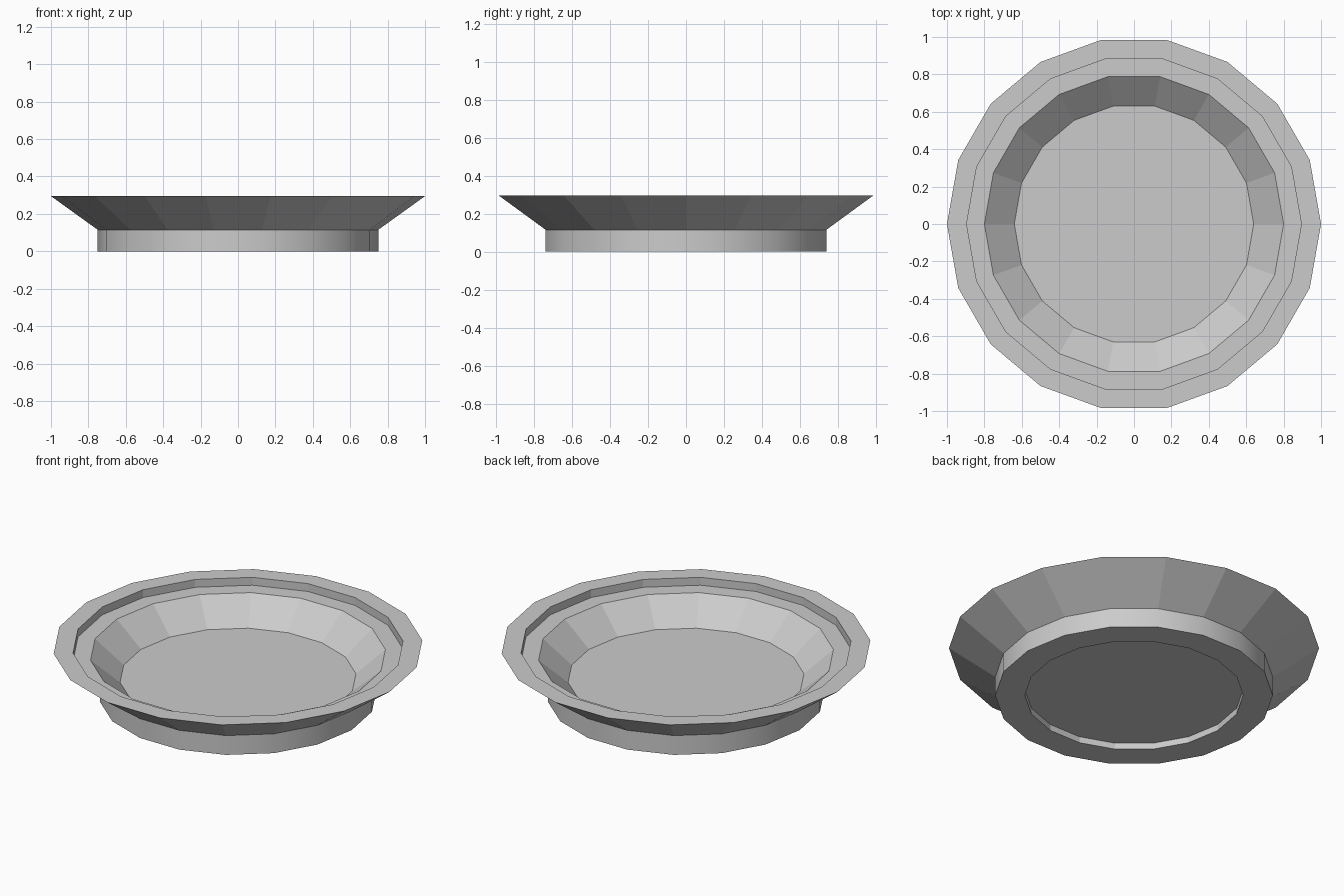
import bpy, bmesh
from math import cos, sin, tau

if "Cube" in bpy.data.objects:
    bpy.data.objects.remove(bpy.data.objects["Cube"])

SIDES = 18


def lathe(name, profile, smooth_bands=()):
    """Revolve an (r, z) profile; cap its first and last rings."""
    bm = bmesh.new()
    rings = [[bm.verts.new((r * cos(tau * i / SIDES), r * sin(tau * i / SIDES), z))
              for i in range(SIDES)] for r, z in profile]
    for k, (a, b) in enumerate(zip(rings, rings[1:])):
        for i in range(SIDES):
            j = (i + 1) % SIDES
            f = bm.faces.new((a[i], a[j], b[j], b[i]))
            f.smooth = k in smooth_bands
    # Keep the edges bordering each smooth band crisp
    for ring in rings:
        for i in range(SIDES):
            e = bm.edges.get((ring[i], ring[(i + 1) % SIDES]))
            e.smooth = False
    bm.faces.new(rings[0])
    bm.faces.new(rings[-1])
    bmesh.ops.recalc_face_normals(bm, faces=bm.faces)
    mesh = bpy.data.meshes.new(name)
    bm.to_mesh(mesh)
    bm.free()
    obj = bpy.data.objects.new(name, mesh)
    bpy.context.collection.objects.link(obj)
    return obj


# Dish profile, from the underside recess around the rim to the inner floor
lathe("dish", [
    (0.59, 0.037),   # recessed underside
    (0.59, 0.0),     # foot ring
    (0.75, 0.0),
    (0.75, 0.115),   # top of foot
    (1.0, 0.295),    # flared outer rim
    (0.895, 0.295),
    (0.895, 0.248),  # inner step
    (0.80, 0.248),
    (0.64, 0.11),    # inner floor
], smooth_bands={2})
